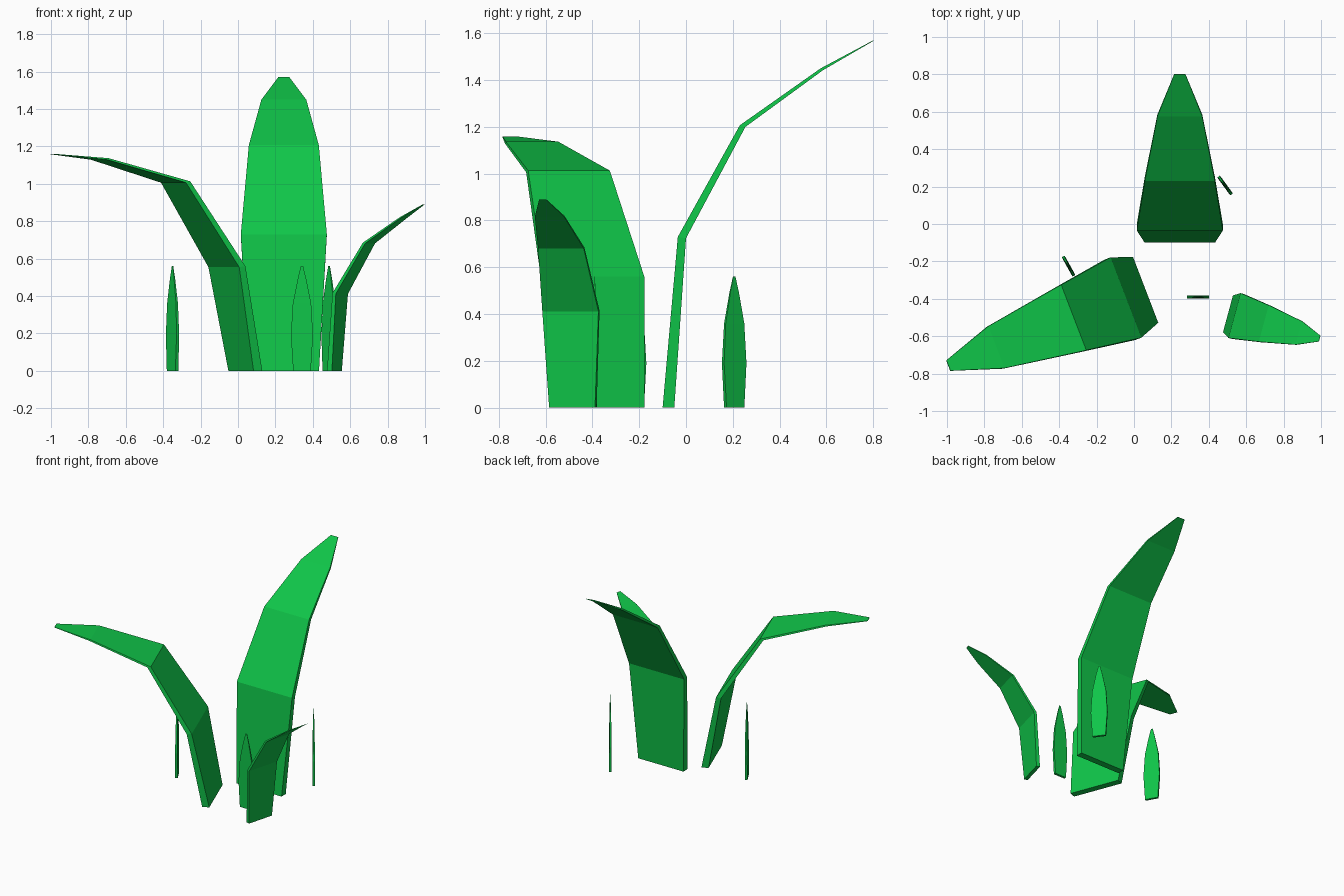
import bpy, bmesh, math
from mathutils import Vector

cube = bpy.data.objects.get("Cube")
if cube:
    bpy.data.objects.remove(cube, do_unlink=True)

# Single leaf green
green = bpy.data.materials.new("leaf_green")
green.use_nodes = True
colour = (0.005, 0.56, 0.066, 1)
green.diffuse_color = colour
green.node_tree.nodes["Principled BSDF"].inputs["Base Color"].default_value = colour


def loft(name, origin, direction, sections):
    """Loft box sections: (reach, height, half width, thickness, drop)."""
    out = Vector((*direction, 0)).normalized()
    side = Vector((-out.y, out.x, 0))
    base = Vector((*origin, 0))
    bm = bmesh.new()
    rings = []
    for reach, height, half, thick, drop in sections:
        inner = base + out * reach + Vector((0, 0, height))
        outer = inner + out * thick - Vector((0, 0, drop))
        rings.append([bm.verts.new(p) for p in (
            inner - side * half, inner + side * half,
            outer + side * half, outer - side * half)])
    for a, b in zip(rings, rings[1:]):
        for i in range(4):
            j = (i + 1) % 4
            bm.faces.new((a[i], a[j], b[j], b[i]))
    bm.faces.new(rings[0])
    bm.faces.new(rings[-1])
    bmesh.ops.recalc_face_normals(bm, faces=bm.faces)
    mesh = bpy.data.meshes.new(name)
    bm.to_mesh(mesh)
    bm.free()
    mesh.materials.append(green)
    obj = bpy.data.objects.new(name, mesh)
    bpy.context.collection.objects.link(obj)
    return obj


# Shared width and thickness taper of the bent blades
HALF = (0.188, 0.23, 0.187, 0.12, 0.03)
THICK = (0.05, 0.035, 0.024, 0.01, 0.002)
DROP = (0, 0.006, 0.007, 0.008, 0.002)


def blade(name, origin, direction, reach, height, scale=1):
    taper = [[v * scale for v in row] for row in (HALF, THICK, DROP)]
    loft(name, origin, direction, list(zip(reach, height, *taper)))


# Bent blades
blade("tall_back_blade", (0.245, -0.10), (0, 1),
      (0, 0.065, 0.33, 0.675, 0.90), (0, 0.73, 1.207, 1.45, 1.57))
blade("drooping_right_blade", (0.0625, -0.3525), (-0.934, -0.358),
      (0, 0.113, 0.412, 0.854, 1.129), (0, 0.56, 1.013, 1.137, 1.16))
blade("short_left_blade", (0.5025, -0.48), (0.965, -0.261),
      (0, 0.036, 0.198, 0.391, 0.507), (0, 0.415, 0.685, 0.82, 0.89), 0.54)

# Small upright sprouts, thinning towards the tip
SPROUT = ((0, 0.047, 0.018), (0.19, 0.059, 0.016), (0.36, 0.049, 0.012),
          (0.49, 0.023, 0.007), (0.56, 0.006, 0.002))


def sprout(name, origin, angle):
    a = math.radians(angle)
    loft(name, origin, (-math.sin(a), math.cos(a)),
         [(-t / 2, z, half, t, 0) for z, half, t in SPROUT])


sprout("front_sprout", (0.342, -0.39), 0)
sprout("right_sprout", (-0.35, -0.225), -61)
sprout("back_sprout", (0.487, 0.206), -54)
